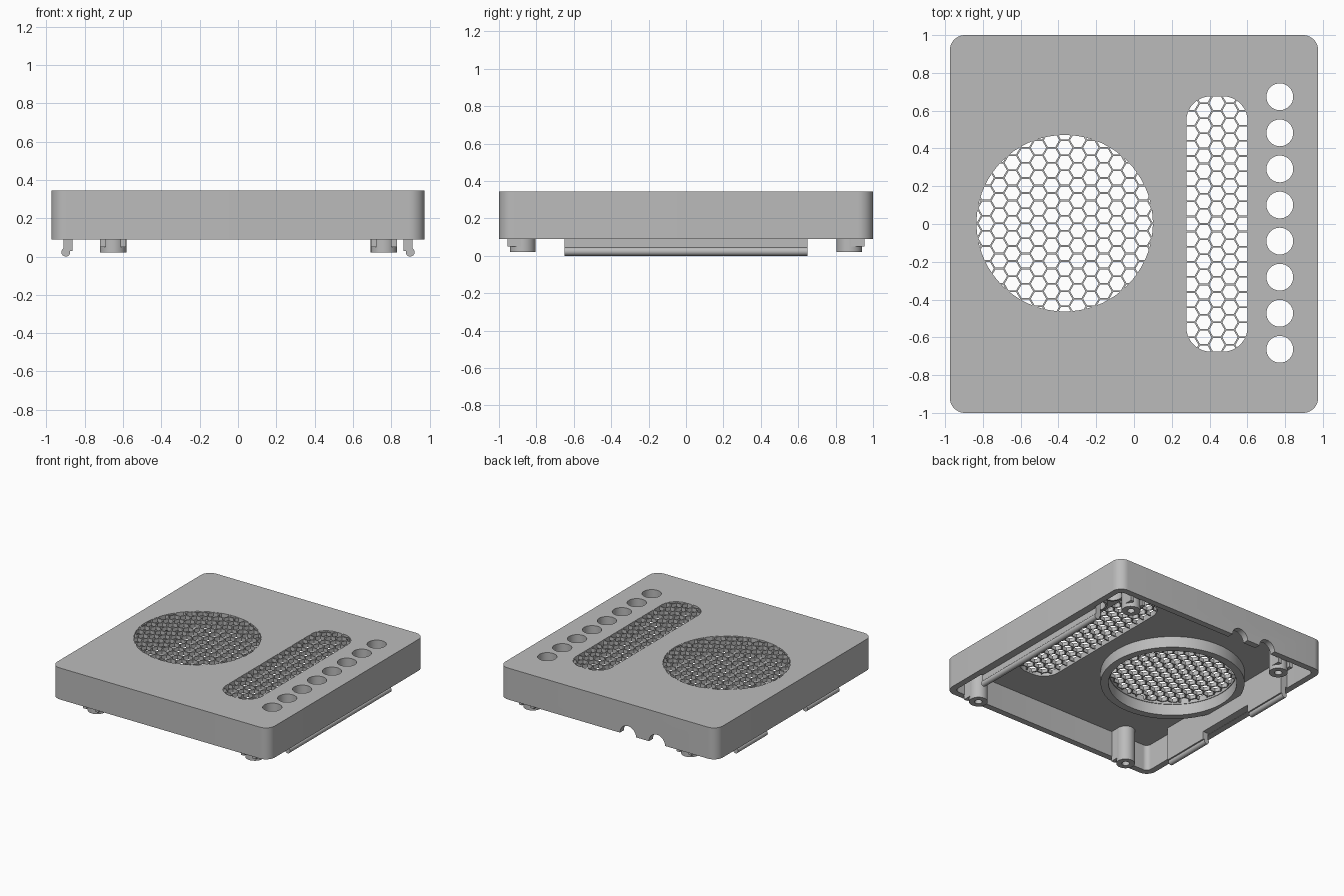
import bpy, bmesh
from math import sin, cos, pi, radians, sqrt
from mathutils import Matrix

cube = bpy.data.objects.get("Cube")
if cube:
    bpy.data.objects.remove(cube, do_unlink=True)

grey = bpy.data.materials.new("plain grey")
grey.use_nodes = True
grey.diffuse_color = (0.5, 0.5, 0.5, 1)
grey.node_tree.nodes["Principled BSDF"].inputs["Base Color"].default_value = (0.5, 0.5, 0.5, 1)

BASE, CEILING, TOP = 0.09, 0.3, 0.345
WALL = 0.05


def finish(name, bm):
    bmesh.ops.recalc_face_normals(bm, faces=bm.faces)
    mesh = bpy.data.meshes.new(name)
    bm.to_mesh(mesh)
    bm.free()
    mesh.materials.append(grey)
    obj = bpy.data.objects.new(name, mesh)
    bpy.context.collection.objects.link(obj)
    return obj


def ring_points(cx, cy, r, n, start=0.0):
    return [(cx + r * cos(start + 2 * pi * i / n), cy + r * sin(start + 2 * pi * i / n)) for i in range(n)]


def rounded_rect(cx, cy, hx, hy, r, seg=10):
    pts = []
    for k, (sx, sy) in enumerate([(1, 1), (-1, 1), (-1, -1), (1, -1)]):
        for i in range(seg + 1):
            a = pi / 2 * (k + i / seg)
            pts.append((cx + sx * (hx - r) + r * cos(a), cy + sy * (hy - r) + r * sin(a)))
    return pts


def prisms(name, outlines, z0, z1):
    """Extrude one or more separate outlines upwards as closed solids."""
    bm = bmesh.new()
    for pts in outlines:
        low = [bm.verts.new((x, y, z0)) for x, y in pts]
        high = [bm.verts.new((x, y, z1)) for x, y in pts]
        bm.faces.new(low[::-1])
        bm.faces.new(high)
        for i in range(len(pts)):
            j = (i + 1) % len(pts)
            bm.faces.new((low[i], low[j], high[j], high[i]))
    return finish(name, bm)


def tube(name, cx, cy, outer, inner, z0, z1, n=32):
    bm = bmesh.new()
    loops = [[bm.verts.new((x, y, z)) for x, y in ring_points(cx, cy, r, n)]
             for r, z in ((outer, z0), (inner, z0), (inner, z1), (outer, z1))]
    for k in range(4):
        a, b = loops[k], loops[(k + 1) % 4]
        for i in range(n):
            j = (i + 1) % n
            bm.faces.new((a[i], a[j], b[j], b[i]))
    return finish(name, bm)


def box(name, x, y, z):
    x, y = sorted(x), sorted(y)
    return prisms(name, [[(x[0], y[0]), (x[1], y[0]), (x[1], y[1]), (x[0], y[1])]], *z)


def rod_y(name, x, z, r, y0, y1):
    bm = bmesh.new()
    m = Matrix.Translation((x, (y0 + y1) / 2, z)) @ Matrix.Rotation(pi / 2, 4, 'X')
    bmesh.ops.create_cone(bm, cap_ends=True, segments=24, radius1=r, radius2=r, depth=y1 - y0, matrix=m)
    return finish(name, bm)


def cut(obj, cutter):
    mod = obj.modifiers.new("cut", 'BOOLEAN')
    mod.operation, mod.solver, mod.object = 'DIFFERENCE', 'EXACT', cutter
    bpy.context.view_layer.objects.active = obj
    bpy.ops.object.modifier_apply(modifier=mod.name)
    bpy.data.objects.remove(cutter, do_unlink=True)


def honeycomb(cx, cy, hx, hy, pitch=0.08, strand=0.009):
    """Outlines of the hexagonal openings over a rectangle."""
    dx, r = pitch * sqrt(3) / 2, (pitch - strand) / sqrt(3)
    cells = []
    nx, ny = int(hx / dx) + 2, int(hy / pitch) + 2
    for i in range(-nx, nx + 1):
        for j in range(-ny, ny + 1):
            cells.append(ring_points(cx + i * dx, cy + (j + 0.5 * (i % 2)) * pitch, r, 6))
    return cells


# Hollow lid with rounded corners
lid = prisms("lid_shell", [rounded_rect(0, 0, 0.975, 1.0, 0.08)], BASE, TOP)
cut(lid, prisms("cavity", [rounded_rect(0, 0, 0.975 - WALL, 1 - WALL, 0.04)], 0, CEILING))

# Openings: fan, long slot, row of round holes, cable notches in the back wall
FAN = (-0.367, 0.004)
SLOT = (0.439, 0.0)
hole_x, hole_r = 0.772, 0.071
hole_ys = [0.005 + 0.191 * (i - 3.5) for i in range(8)]
cut(lid, prisms("openings", [ring_points(*FAN, 0.467, 72), rounded_rect(*SLOT, 0.162, 0.676, 0.13)]
            + [ring_points(hole_x, y, hole_r, 32) for y in hole_ys], 0.2, 0.5))
for x in (-0.18, -0.44):
    cut(lid, rod_y("notch", x, BASE, 0.072, 0.9, 1.1))

# Honeycomb grilles
fan_grille = prisms("fan_grille", [ring_points(*FAN, 0.472, 72)], 0.314, TOP - 0.001)
cut(fan_grille, prisms("cells", honeycomb(*FAN, 0.47, 0.47), 0.2, 0.5))
slot_grille = prisms("slot_grille", [rounded_rect(*SLOT, 0.166, 0.68, 0.134)], 0.314, TOP - 0.001)
cut(slot_grille, prisms("cells", honeycomb(*SLOT, 0.16, 0.68), 0.2, 0.5))

# Collars under the fan opening and the round holes
smooth = [lid, tube("fan_collar", *FAN, 0.53, 0.472, 0.21, CEILING + 0.01, 72)]
for y in hole_ys:
    smooth.append(tube("hole_collar", hole_x, y, hole_r + 0.014, hole_r, 0.235, CEILING + 0.01))

# Screw posts with ribs to the front and back walls
for x in (-0.652, 0.762):
    for s in (-1, 1):
        smooth.append(tube("screw_post", x, s * 0.873, 0.069, 0.028, 0.02, CEILING + 0.01))
        for side in (-1, 1):
            edge = x + side * 0.068
            box("post_rib", (edge, edge - side * 0.03), (s * 0.873, s * 0.955), (0.05, CEILING + 0.01))

# Snap rails along both sides: whole on the left, split on the right
for s, spans in ((1, [(-0.65, 0.65)]), (-1, [(-0.65, -0.24), (0.27, 0.65)])):
    box("rail_plate", (s * 0.865, s * 0.93), (-0.65, 0.65), (BASE + 0.002, CEILING + 0.01))
    for y0, y1 in spans:
        box("snap_tab", (s * 0.865, s * 0.91), (y0, y1), (0.03, BASE + 0.01))
        smooth.append(rod_y("snap_bead", s * 0.899, 0.023, 0.023, y0, y1))

# Smooth the curved parts, keeping sharp edges
bpy.ops.object.select_all(action='DESELECT')
for obj in smooth:
    obj.select_set(True)
bpy.context.view_layer.objects.active = lid
bpy.ops.object.shade_smooth_by_angle(angle=radians(30))
